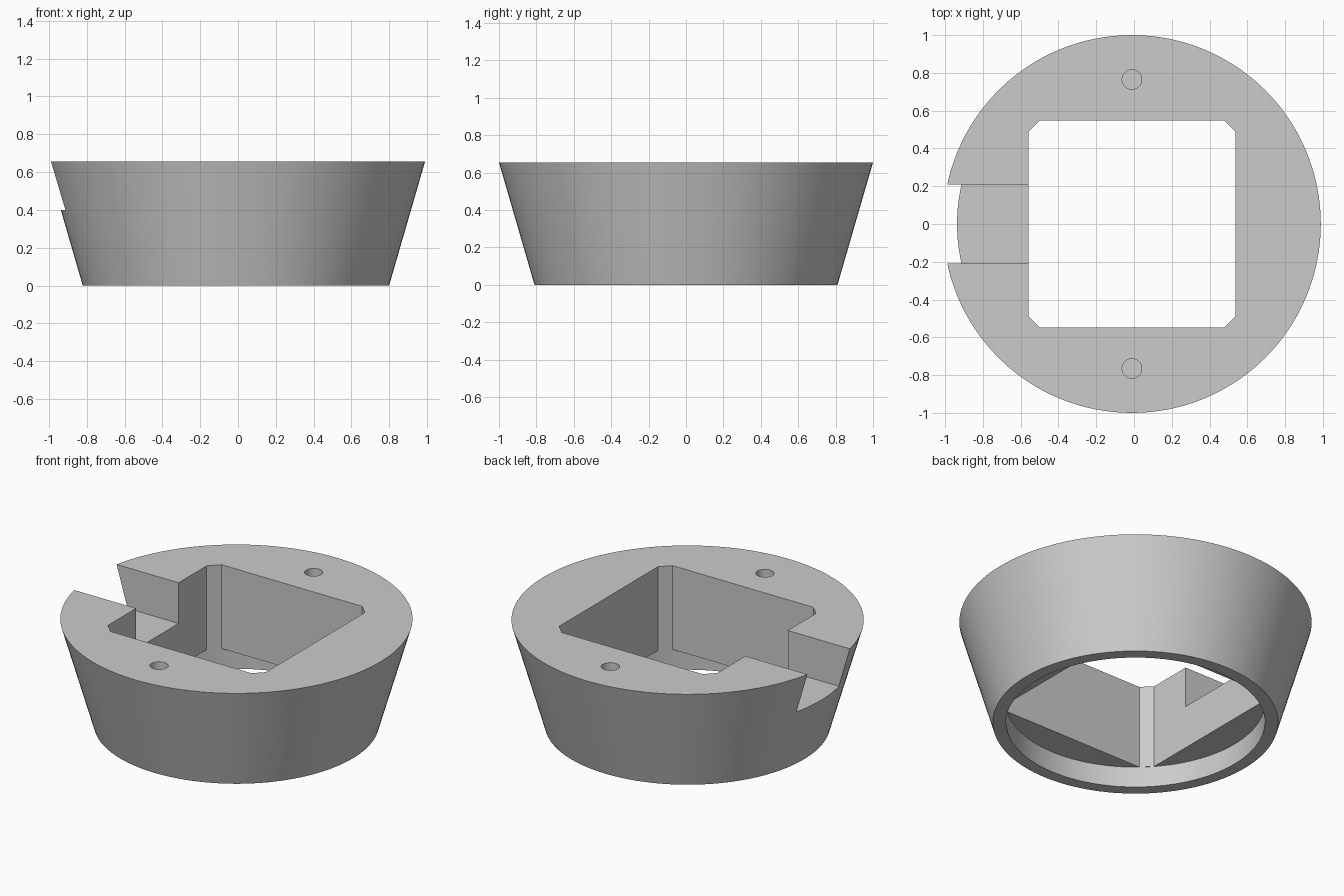
import bpy, bmesh, math

cube = bpy.data.objects.get("Cube")
if cube:
    bpy.data.objects.remove(cube, do_unlink=True)

CX = -0.011              # axis of the ring
HEIGHT = 0.655
HALF, CHAMFER = 0.548, 0.06
SIDES = 128

grey = bpy.data.materials.new("plain grey")
grey.use_nodes = True
colour = (0.6, 0.6, 0.6, 1)
grey.diffuse_color = colour
grey.node_tree.nodes["Principled BSDF"].inputs["Base Color"].default_value = colour


def circle(radius, sides=SIDES):
    return [(radius * math.cos(math.tau * i / sides),
             radius * math.sin(math.tau * i / sides)) for i in range(sides)]


def loft(name, lower, upper, z0, z1, y=0):
    """Closed solid between two matching outlines."""
    bm = bmesh.new()
    rings = [[bm.verts.new((CX + px, y + py, z)) for px, py in outline]
             for outline, z in ((lower, z0), (upper, z1))]
    bm.faces.new(rings[0][::-1])
    bm.faces.new(rings[1])
    n = len(lower)
    for i in range(n):
        j = (i + 1) % n
        bm.faces.new((rings[0][i], rings[0][j], rings[1][j], rings[1][i]))
    mesh = bpy.data.meshes.new(name)
    bm.to_mesh(mesh)
    bm.free()
    mesh.materials.append(grey)
    obj = bpy.data.objects.new(name, mesh)
    bpy.context.collection.objects.link(obj)
    return obj


# Tapered round body
body = loft("tapered_ring_body", circle(0.81), circle(1), 0, HEIGHT)

# Square opening with chamfered corners
inner = HALF - CHAMFER
square = [(HALF, -inner), (HALF, inner), (inner, HALF), (-inner, HALF),
          (-HALF, inner), (-HALF, -inner), (-inner, -HALF), (inner, -HALF)]
cutters = [loft("square_opening", square, square, -0.1, 1)]

# Round recess in the underside
cutters.append(loft("bottom_recess", circle(0.735), circle(0.735), -0.1, 0.13))

# Notch through the right wall
notch = [(-1.2, -0.21), (-0.3, -0.21), (-0.3, 0.21), (-1.2, 0.21)]
cutters.append(loft("side_notch", notch, notch, 0.4, 1))

# Blind screw holes in the top
for side in (-1, 1):
    hole = circle(0.052, 32)
    cutters.append(loft("screw_hole", hole, hole, 0.35, 1, 0.765 * side))

bpy.context.view_layer.objects.active = body
body.select_set(True)
for cutter in cutters:
    cutter.hide_render = True
    mod = body.modifiers.new(cutter.name, "BOOLEAN")
    mod.operation = "DIFFERENCE"
    mod.solver = "EXACT"
    mod.object = cutter
    bpy.ops.object.modifier_apply(modifier=mod.name)
    bpy.data.objects.remove(cutter, do_unlink=True)

bpy.ops.object.shade_smooth_by_angle(angle=math.radians(25))
